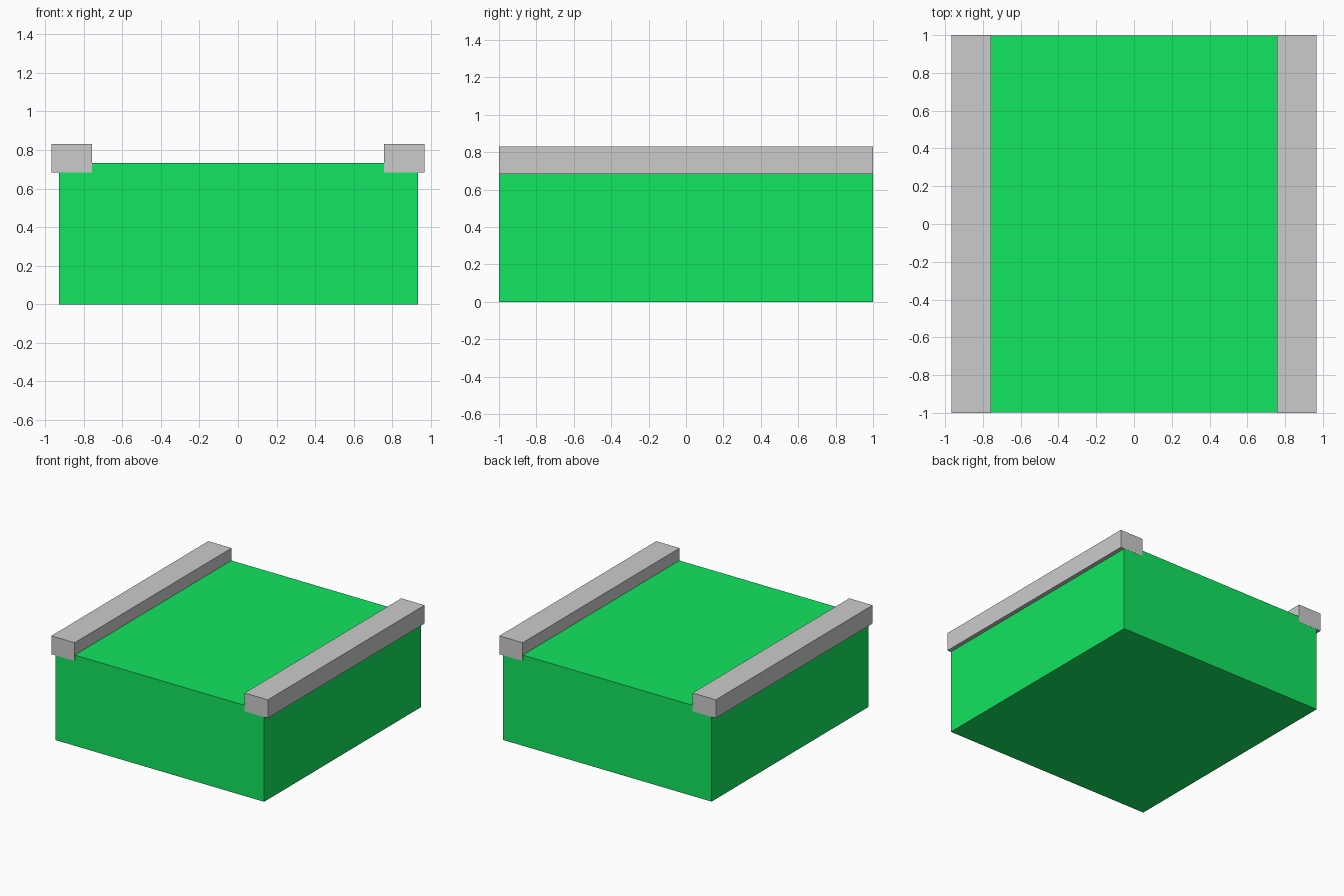
import bpy

if "Cube" in bpy.data.objects:
    bpy.data.objects.remove(bpy.data.objects["Cube"])

GREEN = bpy.data.materials.new("green")
GREEN.diffuse_color = (0.006, 0.78, 0.115, 1.0)
GREEN.use_nodes = True
GREEN.node_tree.nodes["Principled BSDF"].inputs["Base Color"].default_value = GREEN.diffuse_color


def box(name, x, y, z, material=None):
    """Box from (min, max) ranges on each axis."""
    spans = (x, y, z)
    bpy.ops.mesh.primitive_cube_add(size=1, location=[(a + b) / 2 for a, b in spans])
    ob = bpy.context.object
    ob.name = name
    ob.scale = [b - a for a, b in spans]
    bpy.ops.object.transform_apply(location=False, rotation=False, scale=True)
    if material:
        ob.data.materials.append(material)
    return ob


# Solid green slab, a hair shorter than the curbs so their ends stay clean
box("slab", (-0.928, 0.933), (-0.999, 0.999), (0, 0.732), GREEN)

# Grey curbs along both long edges, overhanging the slab slightly
for side, name in ((-1, "left_curb"), (1, "right_curb")):
    box(name, sorted((side * 0.758, side * 0.966)), (-1, 1), (0.684, 0.832))
